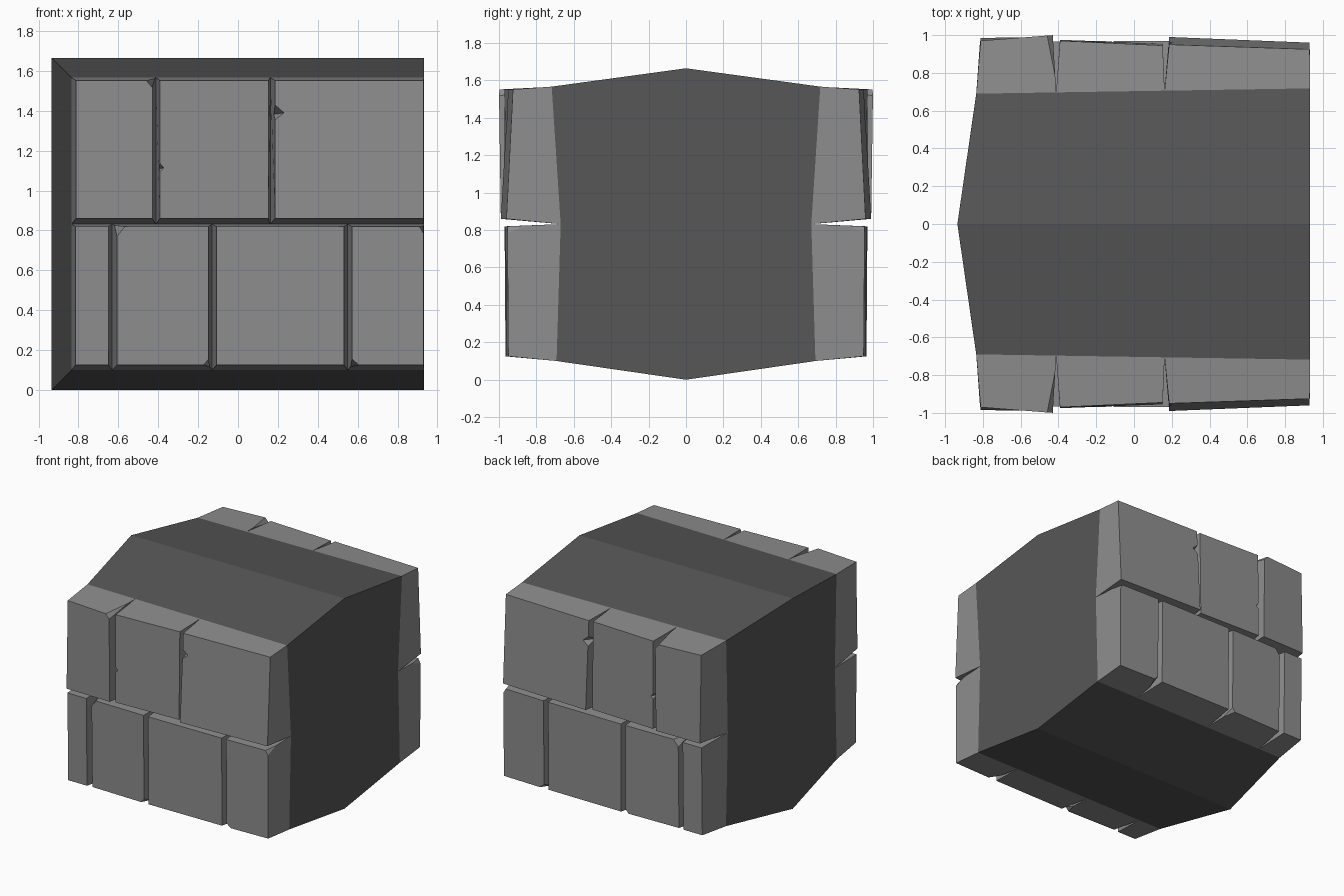
import bpy, bmesh
from mathutils import Vector

if "Cube" in bpy.data.objects:
    bpy.data.objects.remove(bpy.data.objects["Cube"])

X0, X1 = -0.835, 0.933
Z0, ZM, Z1 = 0.10, 0.832, 1.567


def material(name, v):
    m = bpy.data.materials.new(name)
    m.diffuse_color = (v, v, v, 1)
    m.use_nodes = True
    m.node_tree.nodes["Principled BSDF"].inputs["Base Color"].default_value = m.diffuse_color
    return m


BRICK = material("brick_grey", 0.27)
CORE = material("core_dark_grey", 0.095)


def base(x, z):
    """Point on the seam surface where bricks meet the core (front side)."""
    if z == ZM:
        y = 0.67
    elif z == Z1:
        y = 0.69 + 0.028 * (x - X0) / (X1 - X0)
    else:
        y = 0.692
    return Vector((x, -y, z))


def make(name, polys, mat, mirror=False):
    bm = bmesh.new()
    for p in polys:
        bm.faces.new([bm.verts.new(c) for c in p])
    bmesh.ops.remove_doubles(bm, verts=bm.verts, dist=0.0005)
    me = bpy.data.meshes.new(name)
    bm.to_mesh(me)
    bm.free()
    me.materials.append(mat)
    ob = bpy.data.objects.new(name, me)
    bpy.context.collection.objects.link(ob)
    if mirror:
        m = ob.modifiers.new("back_copy", 'MIRROR')
        m.use_axis = (False, True, False)
    return ob


def brick(name, bx, bz, fx, fz, ys, chips=None, notch=None):
    """Tapered brick; corners run bottom-left, bottom-right, top-right, top-left."""
    order = [(0, 0), (1, 0), (1, 1), (0, 1)]
    b = [base(bx[i], bz[j]) for i, j in order]
    f = [Vector((fx[i], -y, fz[j])) for (i, j), y in zip(order, ys)]
    face, start, end, polys = [], [], [], []
    # broken corners
    for i in range(4):
        if chips and i in chips:
            dx, dz, dd = chips[i]
            prev, nxt = (dz, dx) if i in (0, 2) else (dx, dz)
            p = f[i] + (f[i - 1] - f[i]).normalized() * prev
            n = f[i] + (f[(i + 1) % 4] - f[i]).normalized() * nxt
            d = f[i] + (b[i] - f[i]).normalized() * dd
            face += [p, n]
            start.append([n, d])
            end.append([d, p])
            polys.append([p, d, n])
        else:
            face.append(f[i])
            start.append([f[i]])
            end.append([f[i]])
    # chipped left edge
    cut = []
    if notch:
        z, up, down, wide, deep = notch

        def edge(h):
            return f[0].lerp(f[3], (h - fz[0]) / (fz[1] - fz[0]))
        H, L, M = edge(z + up), edge(z - down), edge(z)
        F = M + (f[1] - f[0]).normalized() * wide
        S = M + (b[0] - f[0]).normalized() * deep
        face += [H, F, L]
        cut = [L, S, H]
        polys += [[F, H, S], [L, F, S]]
    polys.append(face)
    for i in range(4):
        j = (i + 1) % 4
        polys.append(start[i] + [b[i], b[j]] + end[j] + (cut if i == 3 else []))
    make(name, polys, BRICK, True)


# Core: ridged on top, bottom and left, flat on the right end
RX0, RZ0, RZ1 = -0.935, 0.0, 1.665
r = [Vector(c) for c in ((RX0, 0, RZ0), (X1, 0, RZ0), (X1, 0, RZ1), (RX0, 0, RZ1))]
flip = lambda v: Vector((v.x, -v.y, v.z))
fr = [base(x, z) for x, z in ((X0, Z0), (X1, Z0), (X1, Z1), (X0, Z1))]
wl, wr = base(X0, ZM), base(X1, ZM)
half = [[fr[0], r[0], r[1], fr[1]],
        [fr[2], r[2], r[3], fr[3]],
        [fr[3], r[3], r[0], fr[0], wl]]
core = half + [[flip(v) for v in reversed(p)] for p in half]
core.append([fr[1], r[1], flip(fr[1]), flip(wr), flip(fr[2]), r[2], fr[2], wr])
make("wall_core", core, CORE)

# Upper course
up, upf = (ZM, Z1), (0.86, 1.552)
brick("upper_brick_left", (X0, -0.412), up, (-0.812, -0.43), upf,
      (0.985, 0.99, 1.0, 0.97), {2: (0.03, 0.035, 0.22)})
brick("upper_brick_middle", (-0.412, 0.162), up, (-0.392, 0.152), upf,
      (0.975, 0.955, 0.945, 0.97), None, (1.115, 0.022, 0.022, 0.02, 0.06))
brick("upper_brick_right", (0.162, X1), up, (0.186, 0.93), upf,
      (0.99, 0.96, 0.925, 0.95), None, (1.39, 0.04, 0.035, 0.045, 0.09))

# Lower course
lo, lof = (Z0, ZM), (0.125, 0.82)
brick("lower_brick_end", (X0, -0.632), lo, (-0.815, -0.65), lof,
      (0.96, 0.96, 0.97, 0.97))
brick("lower_brick_left", (-0.632, -0.13), lo, (-0.607, -0.148), lof,
      (0.955, 0.965, 0.97, 0.965), {3: (0.04, 0.05, 0.15), 1: (0.025, 0.03, 0.1)})
brick("lower_brick_middle", (-0.13, 0.55), lo, (-0.108, 0.532), lof,
      (0.965, 0.96, 0.965, 0.97))
brick("lower_brick_right", (0.55, X1), lo, (0.572, 0.93), lof,
      (0.96, 0.95, 0.955, 0.965), {0: (0.035, 0.03, 0.1), 2: (0.02, 0.035, 0.1)})
